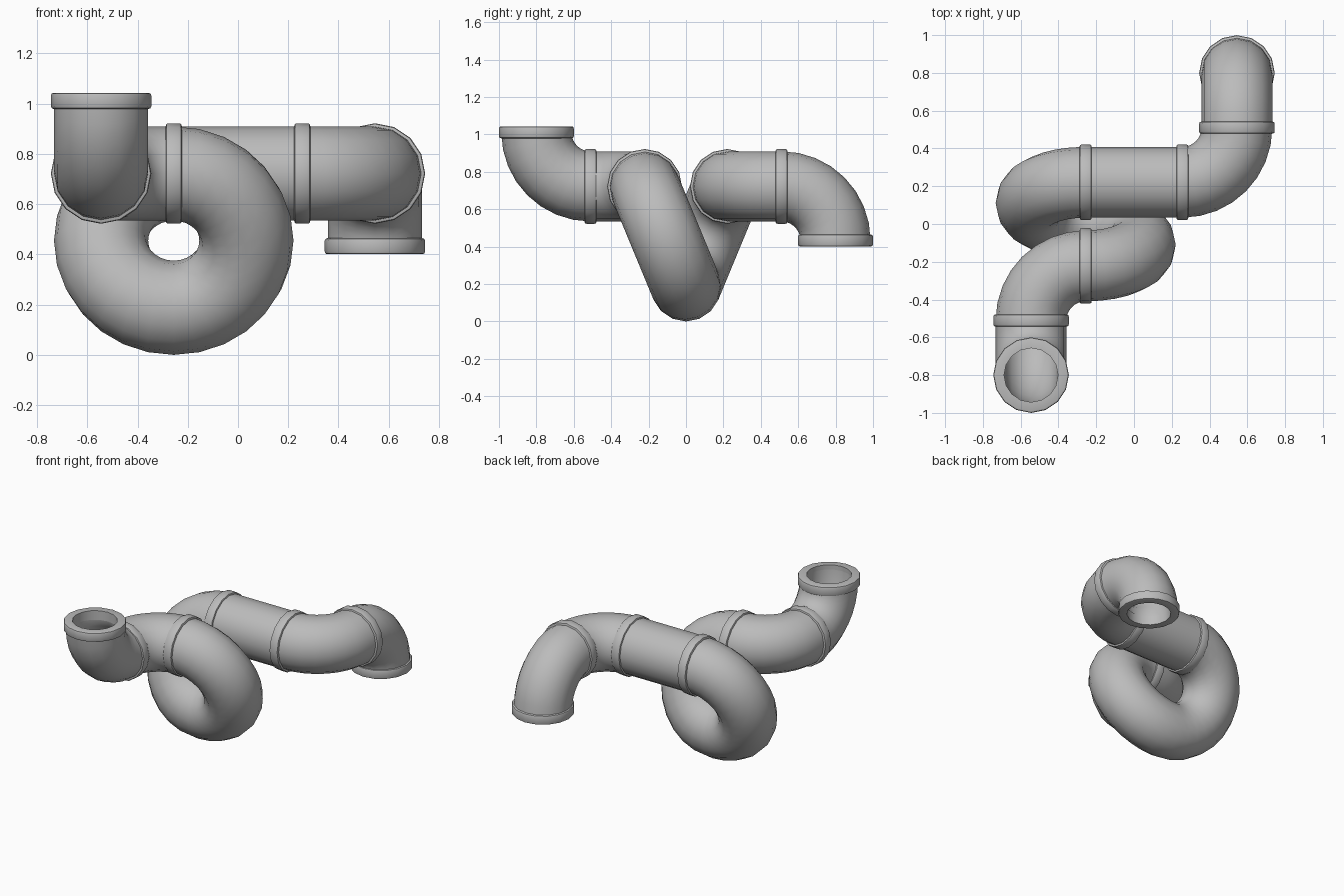
import bpy
import bmesh
from math import radians, sin, cos, tau
from mathutils import Vector, Matrix

old = bpy.data.objects.get("Cube")
if old:
    bpy.data.objects.remove(old)

SIDES = 16
PIPE, BORE, COLLAR = 0.1875, 0.143, 0.2
BEND = 0.2892          # centreline radius of every bend
HALF = 0.032           # half the collar width
TILT = radians(22.5)   # lean of the two loop halves

grey = bpy.data.materials.new("pipe grey")
grey.use_nodes = True
colour = (0.5, 0.5, 0.5, 1)
grey.diffuse_color = colour
grey.node_tree.nodes["Principled BSDF"].inputs["Base Color"].default_value = colour

# Walking state: position and an orientation whose z column is the heading
pos = Vector((-0.545, -0.8, 1.0112))
frame = Matrix.Rotation(radians(180), 3, 'X')


def ring(bm, radius, shift=0.0):
    """One circle of vertices across the current heading."""
    return [bm.verts.new(pos + frame @ Vector((radius * cos(tau * i / SIDES),
                                               radius * sin(tau * i / SIDES), shift)))
            for i in range(SIDES)]


def bridge(bm, a, b):
    for i in range(SIDES):
        j = (i + 1) % SIDES
        bm.faces.new((a[i], a[j], b[j], b[i]))


def finish(bm, name):
    bmesh.ops.recalc_face_normals(bm, faces=bm.faces)
    mesh = bpy.data.meshes.new(name)
    bm.to_mesh(mesh)
    bm.free()
    mesh.materials.append(grey)
    obj = bpy.data.objects.new(name, mesh)
    bpy.context.collection.objects.link(obj)
    bpy.ops.object.select_all(action='DESELECT')
    obj.select_set(True)
    bpy.context.view_layer.objects.active = obj
    bpy.ops.object.shade_smooth_by_angle(angle=radians(35))


def collar(name):
    """Flanged ring with softened outer corners."""
    bm = bmesh.new()
    soft = [(BORE, HALF), (COLLAR - 0.011, HALF),
            (COLLAR - 0.003, HALF - 0.003), (COLLAR, HALF - 0.011)]
    profile = soft + [(r, -h) for r, h in reversed(soft)]
    rings = [ring(bm, r, h) for r, h in profile]
    for a, b in zip(rings, rings[1:] + rings[:1]):
        bridge(bm, a, b)
    finish(bm, name)


def bend(toward, degrees, steps):
    """Walk along an arc that turns toward a direction."""
    global pos, frame
    centre = pos + Vector(toward) * BEND
    axis = frame.col[2].cross(Vector(toward))
    turn = Matrix.Rotation(radians(degrees) / steps, 3, axis)
    for _ in range(steps):
        pos = centre + turn @ (pos - centre)
        frame = turn @ frame
        yield


def straight(length):
    global pos
    pos = pos + frame.col[2] * length
    yield


def pipe(name, *moves):
    """Hollow pipe swept along one or more moves."""
    bm = bmesh.new()
    first = outer, inner = ring(bm, PIPE), ring(bm, BORE)
    for move in moves:
        for _ in move:
            new_outer, new_inner = ring(bm, PIPE), ring(bm, BORE)
            bridge(bm, outer, new_outer)
            bridge(bm, inner, new_inner)
            outer, inner = new_outer, new_inner
    bridge(bm, *first)
    bridge(bm, outer, inner)
    finish(bm, name)


# Upper opening and the two elbows leading to the loop
collar("top_opening_collar")
pipe("top_elbow", bend((0, 1, 0), 90, 8))
collar("top_elbow_collar")
pipe("front_elbow", bend((1, 0, 0), 90, 8))
collar("loop_entry_collar")

# Full loop made of two leaning half turns
pipe("loop",
     bend((0, sin(TILT), -cos(TILT)), 180, 14),
     bend((0, sin(TILT), cos(TILT)), 180, 14))
collar("loop_exit_collar")

# Straight run, then the two elbows to the lower opening
pipe("straight_pipe", straight(0.5116))
collar("straight_end_collar")
pipe("back_elbow", bend((0, 1, 0), 90, 8))
collar("back_elbow_collar")
pipe("bottom_elbow", bend((0, 0, -1), 90, 8))
collar("bottom_opening_collar")
